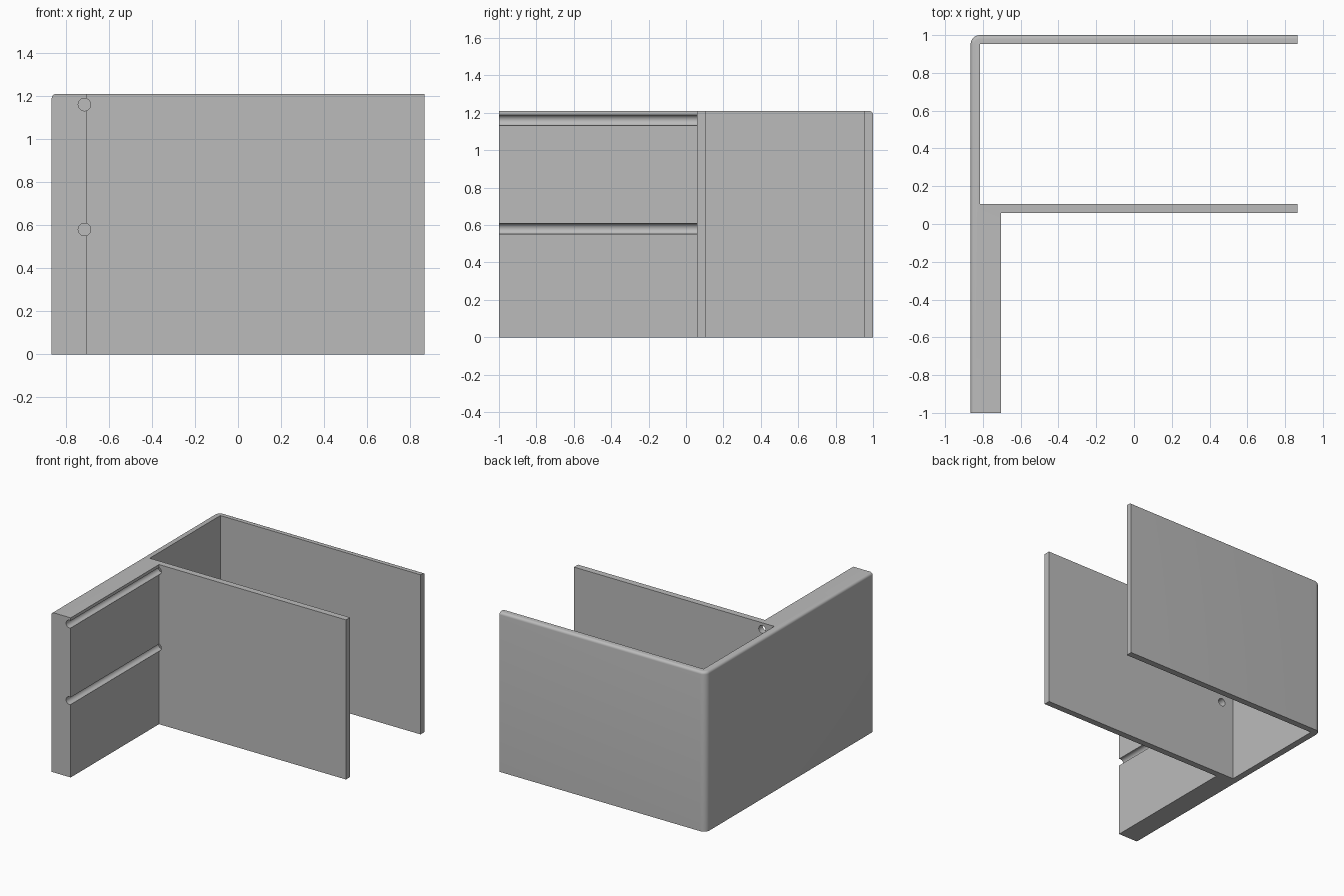
import bpy, bmesh, math

cube = bpy.data.objects.get("Cube")
if cube:
    bpy.data.objects.remove(cube, do_unlink=True)

HEIGHT = 1.21
LEFT, RIGHT = -0.865, 0.865      # outer limits in x
INNER = -0.815                   # inside face of the thin side wall
PANEL = -0.703                   # inside face of the thick front panel
WALL_FRONT, WALL_BACK = 0.058, 0.106
REAR_INNER = 0.952

grey = bpy.data.materials.new("plain grey")
grey.use_nodes = True
colour = (0.5, 0.5, 0.5, 1)
grey.diffuse_color = colour
grey.node_tree.nodes["Principled BSDF"].inputs["Base Color"].default_value = colour

# Floor plan of the bracket, extruded upwards
outline = [
    (LEFT, -1), (PANEL, -1), (PANEL, WALL_FRONT), (RIGHT, WALL_FRONT),
    (RIGHT, WALL_BACK), (INNER, WALL_BACK), (INNER, REAR_INNER),
    (RIGHT, REAR_INNER), (RIGHT, 1), (LEFT, 1),
]
bm = bmesh.new()
base = bm.faces.new([bm.verts.new((x, y, 0)) for x, y in outline])
extruded = bmesh.ops.extrude_face_region(bm, geom=[base])["geom"]
for v in extruded:
    if isinstance(v, bmesh.types.BMVert):
        v.co.z = HEIGHT
bmesh.ops.recalc_face_normals(bm, faces=bm.faces[:])


def round_edges(edges, radius, segments):
    bmesh.ops.bevel(bm, geom=edges, offset=radius, offset_type='OFFSET',
                    segments=segments, profile=0.5, affect='EDGES')


# Rounded upright corner at the rear
round_edges([e for e in bm.edges
             if all(v.co.x < LEFT + 0.001 and v.co.y > 0.999 for v in e.verts)], 0.048, 8)


# Rounded top rim along the outside of the side and rear walls
def on_outer_rim(v):
    x, y, z = v.co
    outside = x < LEFT + 0.001 or y > 0.999 or (x < INNER - 0.003 and y > REAR_INNER + 0.001)
    return z > HEIGHT - 0.001 and outside


round_edges([e for e in bm.edges if all(on_outer_rim(v) for v in e.verts)], 0.02, 5)

mesh = bpy.data.meshes.new("bracket")
bm.to_mesh(mesh)
bm.free()
bracket = bpy.data.objects.new("bracket", mesh)
bpy.context.collection.objects.link(bracket)
mesh.materials.append(grey)

# Two round channels along the panel that run on as holes through the middle wall
for name, z in (("lower_channel_cutter", 0.58), ("upper_channel_cutter", 1.16)):
    bpy.ops.mesh.primitive_cylinder_add(vertices=32, radius=0.029, depth=1.4,
                                        location=(-0.713, -0.5, z),
                                        rotation=(math.pi / 2, 0, 0))
    cutter = bpy.context.object
    cutter.name = name
    cutter.hide_render = True
    cutter.data.materials.append(grey)
    cut = bracket.modifiers.new(name, 'BOOLEAN')
    cut.operation = 'DIFFERENCE'
    cut.solver = 'EXACT'
    cut.object = cutter
    bpy.ops.object.select_all(action='DESELECT')
    bracket.select_set(True)
    bpy.context.view_layer.objects.active = bracket
    bpy.ops.object.modifier_apply(modifier=name)
    bpy.data.objects.remove(cutter, do_unlink=True)

bpy.ops.object.shade_smooth_by_angle(angle=math.radians(30))
